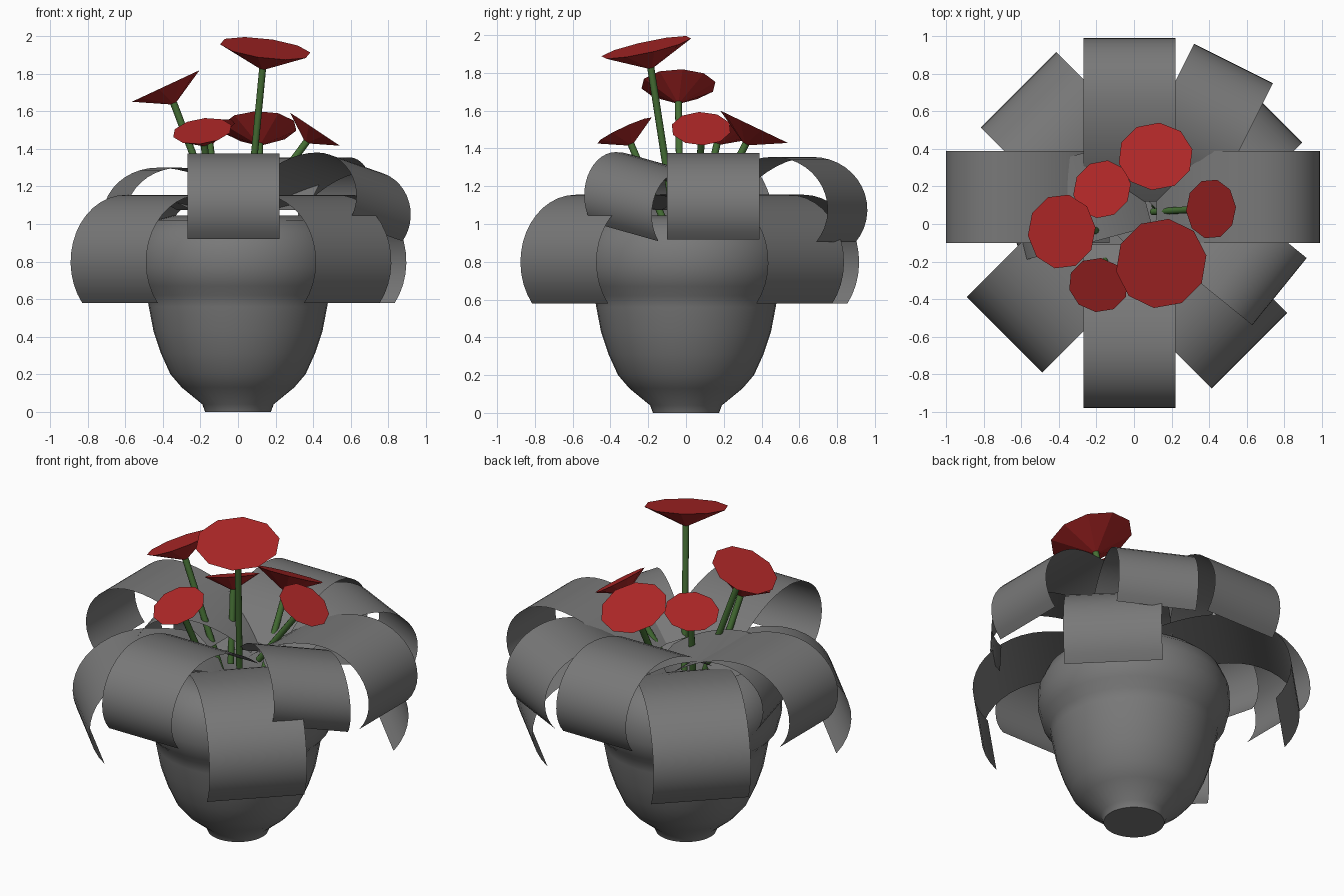
import bpy
import bmesh
from math import sin, cos, pi, radians
from mathutils import Vector

if "Cube" in bpy.data.objects:
    bpy.data.objects.remove(bpy.data.objects["Cube"], do_unlink=True)


def material(name, rgb):
    m = bpy.data.materials.new(name)
    m.use_nodes = True
    m.diffuse_color = (*rgb, 1)
    m.node_tree.nodes["Principled BSDF"].inputs["Base Color"].default_value = (*rgb, 1)
    return m


GREY = material("grey", (0.19, 0.19, 0.19))
RED = material("red", (0.42, 0.02, 0.02))
GREEN = material("green", (0.06, 0.16, 0.035))


def finish(name, bm, mat, smooth=True):
    mesh = bpy.data.meshes.new(name)
    bm.to_mesh(mesh)
    bm.free()
    mesh.materials.append(mat)
    obj = bpy.data.objects.new(name, mesh)
    bpy.context.collection.objects.link(obj)
    if smooth:
        bpy.ops.object.select_all(action='DESELECT')
        obj.select_set(True)
        bpy.context.view_layer.objects.active = obj
        bpy.ops.object.shade_smooth_by_angle(angle=radians(40))
    return obj


# Pot: a turned profile with a bulging collar and an open mouth
def pot(profile, sides=40):
    bm = bmesh.new()
    rings = [[bm.verts.new((r * cos(2 * pi * i / sides), r * sin(2 * pi * i / sides), z))
              for i in range(sides)] for r, z in profile]
    for low, high in zip(rings, rings[1:]):
        for i in range(sides):
            j = (i + 1) % sides
            bm.faces.new((low[i], low[j], high[j], high[i]))
    bm.faces.new(rings[0][::-1])
    bm.faces.new(rings[-1])
    return finish("pot", bm, GREY)


pot([(0.175, 0), (0.19, 0.04), (0.3, 0.13), (0.36, 0.2), (0.41, 0.31), (0.45, 0.43),
     (0.475, 0.56), (0.485, 0.62), (0.53, 0.67), (0.555, 0.77), (0.55, 0.87), (0.51, 0.96),
     (0.44, 1.02), (0.35, 1.045), (0.3, 1.03), (0.27, 0.97), (0.25, 0.85)])


# Leaf: a thin strip that rises from the mouth and curls over at its outer end
def leaf(name, tip, azimuth, length, top, drop, width, rise, roll=0):
    a, b = 0.72 * drop, 0.62 * drop
    crest = length - a
    path = []
    for i in range(9):
        t = 1 - i / 8
        path.append((crest * (1 - t), top - rise * t * t))
    for i in range(1, 15):
        ang = radians(90 - 128 * i / 14)
        path.append((crest + a * cos(ang), top - b + b * sin(ang)))
    az = radians(azimuth)
    out, side = Vector((cos(az), sin(az), 0)), Vector((-sin(az), cos(az), roll))
    root = Vector((*tip, 0)) - out * length
    bm = bmesh.new()
    rows = [[bm.verts.new(root + out * u + side * s + Vector((0, 0, z)))
             for s in (-width / 2, width / 2)] for u, z in path]
    for p, q in zip(rows, rows[1:]):
        bm.faces.new((p[0], q[0], q[1], p[1]))
    return finish(name, bm, GREY)


# Lower ring on the diagonals
for name, tip, az in (("back_left", (0.695, 0.635), 45), ("back_right", (-0.615, 0.715), 135),
                      ("front_right", (-0.69, -0.59), 225), ("front_left", (0.615, -0.675), 315)):
    leaf("lower_leaf_" + name, tip, az, 0.8, 1.155, 0.575, 0.57, 0.08)

# Upper ring along the axes
for name, tip, az in (("left", (0.99, 0.145), 0), ("back", (-0.025, 0.99), 90),
                      ("right", (-1, 0.145), 180), ("front", (-0.025, -0.98), 270)):
    leaf("upper_leaf_" + name, tip, az, 0.87, 1.375, 0.455, 0.49, 0.22)

# Loose leaves between the rings
leaf("loose_leaf_back", (0.53, 0.855), 63.4, 0.75, 1.355, 0.45, 0.47, 0.2)
leaf("loose_leaf_front", (0.775, -0.36), -39, 0.75, 1.33, 0.37, 0.46, 0.2, -0.22)
leaf("loose_leaf_right", (-0.66, 0.03), 195, 0.72, 1.3, 0.42, 0.47, 0.15)


# Flower: an upturned cone with a flat face, on a thin stem
def flower(name, centre, normal, radius, depth, base, sides=10):
    centre, base = Vector(centre), Vector(base)
    n = Vector(normal).normalized()
    e1 = n.orthogonal().normalized()
    e2 = n.cross(e1)
    apex = centre - n * depth

    bm = bmesh.new()
    rim = [bm.verts.new(centre + radius * (e1 * cos(2 * pi * i / sides) + e2 * sin(2 * pi * i / sides)))
           for i in range(sides)]
    point = bm.verts.new(apex)
    bm.faces.new(rim)
    for i in range(sides):
        bm.faces.new((rim[(i + 1) % sides], rim[i], point))
    finish(name + "_flower", bm, RED, smooth=False)

    bm = bmesh.new()
    line = apex + n * 0.01 - base
    bmesh.ops.create_cone(bm, cap_ends=True, segments=10, radius1=0.019, radius2=0.019,
                          depth=line.length)
    turn = line.to_track_quat('Z', 'Y').to_matrix().to_4x4()
    bm.transform(turn)
    bmesh.ops.translate(bm, verts=bm.verts, vec=base + line / 2)
    finish(name + "_stem", bm, GREEN)


flower("tall", (0.145, -0.21, 1.935), (0.13, -0.22, 1), 0.245, 0.12, (0.05, -0.055, 0.98))
flower("back", (0.115, 0.36, 1.515), (0, 0.43, 0.9), 0.2, 0.11, (0.11, 0.1, 1))
flower("right", (-0.385, -0.04, 1.735), (-0.42, 0, 0.9), 0.2, 0.11, (-0.1, -0.03, 1))
flower("front", (-0.19, -0.325, 1.495), (-0.12, -0.42, 0.9), 0.16, 0.09, (-0.13, -0.11, 1))
flower("inner", (-0.17, 0.185, 1.5), (-0.25, 0.25, 0.9), 0.16, 0.09, (-0.1, 0.07, 1))
flower("left", (0.41, 0.08, 1.505), (0.55, 0, 0.83), 0.16, 0.09, (0.1, 0.065, 1.08))
